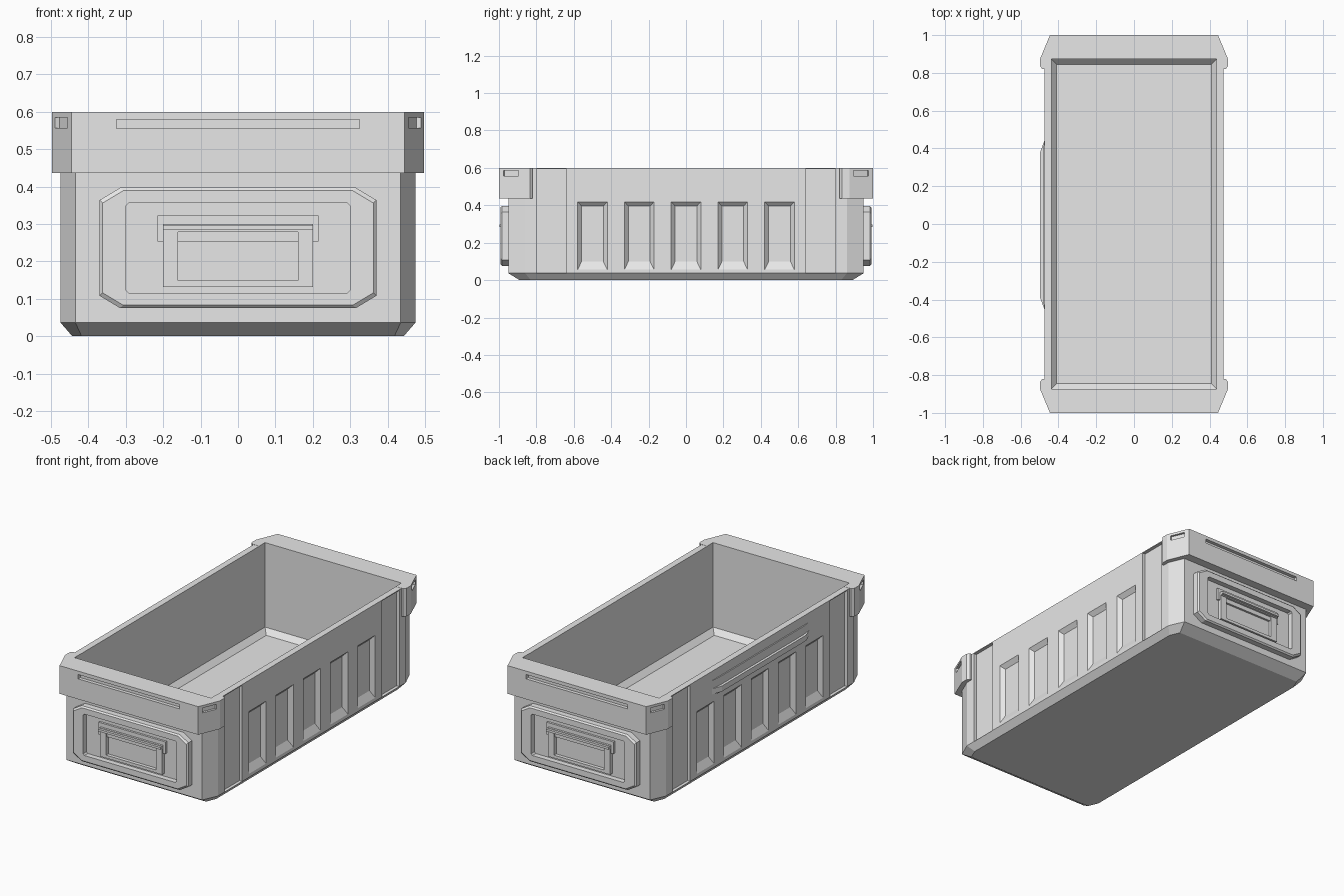
import bpy, bmesh

cube = bpy.data.objects.get("Cube")
if cube:
    bpy.data.objects.remove(cube, do_unlink=True)

GREY = (0.8, 0.8, 0.8, 1.0)
grey = bpy.data.materials.new("light grey")
grey.use_nodes = True
grey.diffuse_color = GREY
grey.node_tree.nodes["Principled BSDF"].inputs["Base Color"].default_value = GREY


def loft(name, rings):
    """Closed solid through a list of equal-length point rings."""
    bm = bmesh.new()
    loops = [[bm.verts.new(p) for p in ring] for ring in rings]
    for a, b in zip(loops, loops[1:]):
        for i in range(len(a)):
            j = (i + 1) % len(a)
            bm.faces.new((a[i], a[j], b[j], b[i]))
    bm.faces.new(loops[0])
    bm.faces.new(loops[-1])
    bmesh.ops.recalc_face_normals(bm, faces=bm.faces)
    mesh = bpy.data.meshes.new(name)
    bm.to_mesh(mesh)
    bm.free()
    mesh.materials.append(grey)
    obj = bpy.data.objects.new(name, mesh)
    bpy.context.collection.objects.link(obj)
    return obj


def box(name, x, y, z):
    return loft(name, [[(x[0], y[0], h), (x[1], y[0], h), (x[1], y[1], h), (x[0], y[1], h)] for h in z])


def octagon(hu, hv, cu, cv):
    """Rectangle outline with cut corners, centred on the origin."""
    u, v = hu - cu, hv - cv
    return [(u, -hv), (hu, -v), (hu, v), (u, hv), (-u, hv), (-hu, v), (-hu, -v), (-u, -hv)]


def carve(obj, cutters):
    """Subtract every cutter and bake the result."""
    for c in cutters:
        c.hide_render = True
        mod = obj.modifiers.new("cut", 'BOOLEAN')
        mod.operation = 'DIFFERENCE'
        mod.solver = 'EXACT'
        mod.object = c
    bpy.context.view_layer.update()
    deps = bpy.context.evaluated_depsgraph_get()
    mesh = bpy.data.meshes.new_from_object(obj.evaluated_get(deps))
    obj.modifiers.clear()
    obj.data = mesh


def discard(cutters):
    for c in cutters:
        bpy.data.objects.remove(c, do_unlink=True)


# Inner cavity with a sloped edge around its floor
def rect(hx, hy, z):
    return [(-hx, -hy, z), (hx, -hy, z), (hx, hy, z), (-hx, hy, z)]


cavity = loft("cavity_cutter", [rect(0.41, 0.845, 0.08), rect(0.438, 0.873, 0.11), rect(0.438, 0.873, 0.7)])

# Main box with cut corners and a chamfered base
body = loft("box_body", [
    [(x, y, z) for x, y in octagon(hx, hy, cx, cy)]
    for hx, hy, cx, cy, z in ((0.443, 0.89, 0.025, 0.06, 0), (0.475, 0.95, 0.04, 0.09, 0.037),
                              (0.475, 0.95, 0.04, 0.09, 0.599))])

# Tapered side pockets and tall channels near the corners
side_cutters = []
for s in (-1, 1):
    for i in range(-2, 3):
        y = i * 0.25
        rings = []
        for x, half, low, high in ((0.453, 0.058, 0.1, 0.395), (0.476, 0.08, 0.055, 0.42), (0.55, 0.08, 0.055, 0.42)):
            rings.append([(s * x, y - half, low), (s * x, y + half, low),
                          (s * x, y + half, high), (s * x, y - half, high)])
        side_cutters.append(loft("pocket_cutter", rings))
    for t in (-1, 1):
        side_cutters.append(box("channel_cutter", sorted((s * 0.457, s * 0.55)),
                                sorted((t * 0.64, t * 0.8)), (0.037, 0.594)))
carve(body, [cavity] + side_cutters)
discard(side_cutters)


def end_fittings(s, label):
    """Collar, raised frame and handle for one end; s is the y direction."""

    def ybox(name, x, y, z):
        return box(name, x, sorted((s * y[0], s * y[1])), z)

    # Collar wrapping round the corners
    half = [(0.445, 1), (0.497, 0.875), (0.497, 0.835), (0.485, 0.82), (0.46, 0.82)]
    plan = half + [(-x, y) for x, y in reversed(half)]
    collar = loft(label + "_collar", [[(x, s * y, z) for x, y in plan] for z in (0.437, 0.6)])
    cutters = [ybox("slot_cutter", (-0.325, 0.325), (0.98, 1.1), (0.555, 0.58))]
    for t in (-1, 1):
        # Corner slot, following the slanted corner face
        foot = [(0.443, 0.97), (0.477, 0.89), (0.532, 0.91), (0.495, 0.99)]
        cutters.append(loft("corner_slot_cutter", [[(t * x, s * y, z) for x, y in foot] for z in (0.557, 0.585)]))
    carve(collar, [cavity] + cutters)
    discard(cutters)

    # Raised eight-sided frame with a sunken panel
    mid = 0.236
    frame = loft(label + "_frame", [
        [(x, s * y, mid + z) for x, z in octagon(hx, hz, 0.055, 0.033)]
        for hx, hz, y in ((0.37, 0.161, 0.94), (0.37, 0.161, 0.983), (0.362, 0.153, 0.991))])
    panel = loft("panel_cutter", [[(x, s * y, mid + z) for x, z in octagon(0.3, 0.12, 0.008, 0.008)]
                                  for y in (0.96, 1.1)])
    carve(frame, [panel])
    discard([panel])

    # Handle: backing, side arms, foot and gripping lip
    ybox(label + "_handle_backing", (-0.215, 0.215), (0.955, 0.972), (0.253, 0.323))
    ybox(label + "_handle_cap", (-0.2, 0.2), (0.955, 0.984), (0.278, 0.3))
    ybox(label + "_handle_lip", (-0.2, 0.2), (0.98, 0.998), (0.284, 0.297))
    ybox(label + "_handle_foot", (-0.2, 0.2), (0.955, 0.98), (0.132, 0.149))
    for side, t in (("right", -1), ("left", 1)):
        ybox(label + "_handle_arm_" + side, sorted((t * 0.16, t * 0.2)), (0.955, 0.98), (0.149, 0.278))


end_fittings(-1, "front")
end_fittings(1, "back")
discard([cavity])


# Long rail with tapered ends on one side only
def rail(name, depth, z):
    plan = [(-0.465, -0.45), (-0.475, -0.45), (-depth, -0.39), (-depth, 0.38), (-0.475, 0.44), (-0.465, 0.44)]
    loft(name, [[(x, y, h) for x, y in plan] for h in z])


rail("side_rail", 0.497, (0.465, 0.497))
rail("side_rail_backing", 0.482, (0.455, 0.545))
